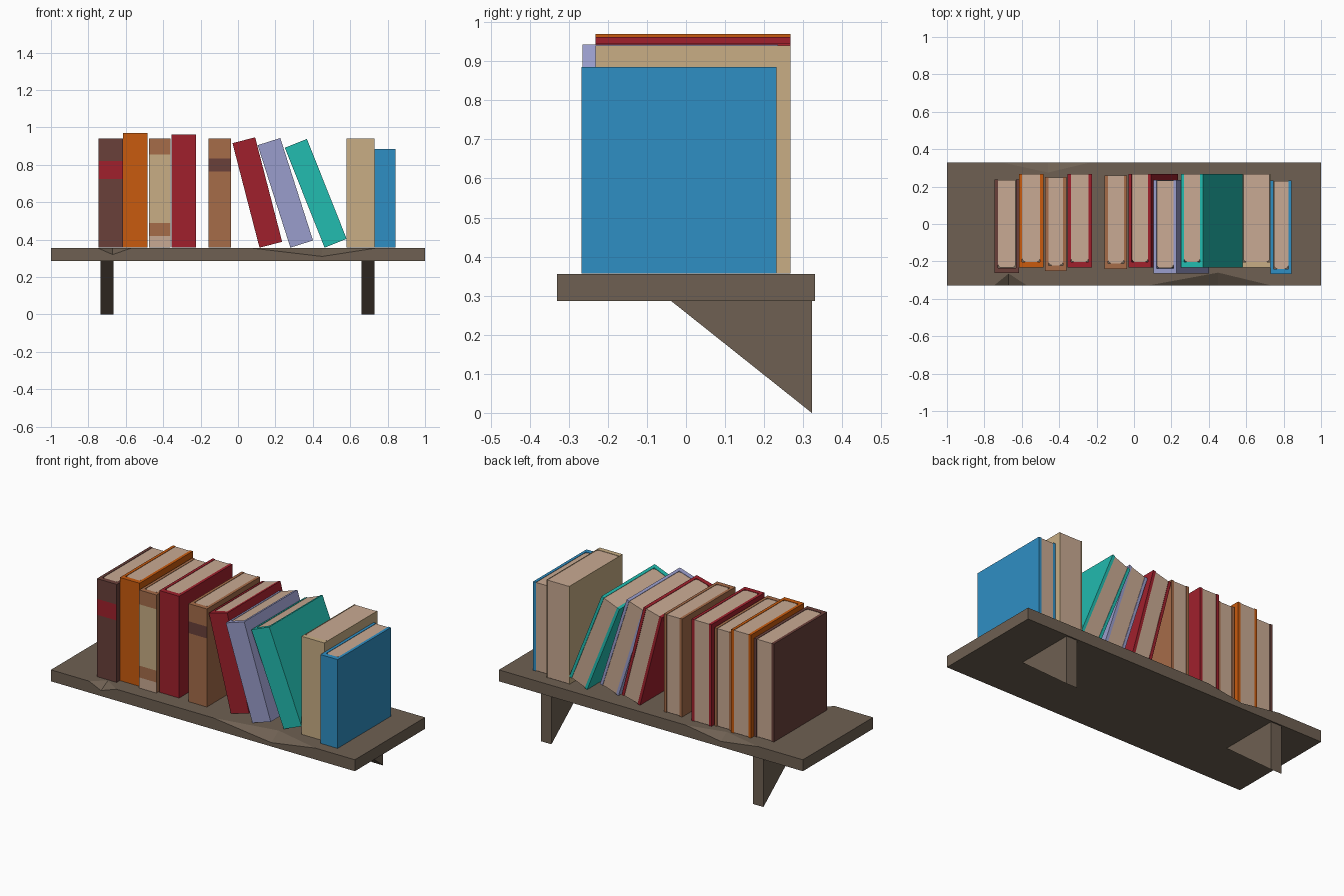
import bpy, bmesh, math
from mathutils import Matrix, Vector

if "Cube" in bpy.data.objects:
    bpy.data.objects.remove(bpy.data.objects["Cube"])

HEX = {
    "shelf_wood": "6E6052", "dark_brown": "6A403A", "orange": "C95B0E",
    "leather_brown": "A66C49", "beige": "C8AE85", "red": "A0202C",
    "lilac": "9A9DCC", "teal": "22BCB0", "blue": "2F8FC4", "paper": "C9AA93",
}


def linear(c):
    return c / 12.92 if c <= 0.04045 else ((c + 0.055) / 1.055) ** 2.4


MATS = {}
for mat_name, h in HEX.items():
    m = bpy.data.materials.new(mat_name)
    m.diffuse_color = [linear(int(h[i:i + 2], 16) / 255) for i in (0, 2, 4)] + [1]
    m.use_nodes = True
    m.node_tree.nodes["Principled BSDF"].inputs["Base Color"].default_value = m.diffuse_color
    MATS[mat_name] = m


def finish(name, bm, colours):
    bmesh.ops.recalc_face_normals(bm, faces=bm.faces[:])
    me = bpy.data.meshes.new(name)
    bm.to_mesh(me)
    bm.free()
    for c in colours:
        me.materials.append(MATS[c])
    ob = bpy.data.objects.new(name, me)
    bpy.context.collection.objects.link(ob)
    return ob


def prism(points, direction):
    """Extrude a closed outline of 3D points along a vector."""
    bm = bmesh.new()
    face = bm.faces.new([bm.verts.new(p) for p in points])
    res = bmesh.ops.extrude_face_region(bm, geom=[face], use_keep_orig=True)
    verts = [g for g in res["geom"] if isinstance(g, bmesh.types.BMVert)]
    bmesh.ops.translate(bm, verts=verts, vec=direction)
    bmesh.ops.recalc_face_normals(bm, faces=bm.faces[:])
    bm.normal_update()
    return bm


# Shelf board with chipped edges (start x, tip x, end x, tip depth, tip z)
def build_board():
    bm = bmesh.new()
    Y, Z0, Z1 = 0.33, 0.287, 0.355
    v = lambda x, y, z: bm.verts.new((x, y, z))
    top = {(sx, sy): v(sx, sy * Y, Z1) for sx in (-1, 1) for sy in (-1, 1)}
    bot = {(sx, sy): v(sx, sy * Y, Z0) for sx in (-1, 1) for sy in (-1, 1)}
    chips = {-1: [(-0.75, -0.67, -0.57, 0.065, 0.32), (0.07, 0.45, 0.74, 0.07, 0.31)],
             1: [(-0.71, -0.46, -0.23, 0.055, 0.32)]}
    rim = {}
    for side in (-1, 1):
        upper, edge = [top[-1, side]], [top[-1, side]]
        for xa, xt, xb, depth, z in chips[side]:
            a, b = v(xa, side * Y, Z1), v(xb, side * Y, Z1)
            t, f = v(xt, side * (Y - depth), Z1), v(xt, side * Y, z)
            upper += [a, t, b]
            edge += [a, f, b]
            bm.faces.new((a, f, t))
            bm.faces.new((f, b, t))
        upper.append(top[1, side])
        edge.append(top[1, side])
        rim[side] = upper
        bm.faces.new(edge + [bot[1, side], bot[-1, side]])
    bm.faces.new(rim[-1] + rim[1][::-1])
    bm.faces.new([bot[-1, -1], bot[1, -1], bot[1, 1], bot[-1, 1]])
    for sx in (-1, 1):
        bm.faces.new([top[sx, -1], top[sx, 1], bot[sx, 1], bot[sx, -1]])
    finish("shelf_board", bm, ["shelf_wood"])


build_board()

# Triangular wall brackets
for side, x in (("left", -0.735), ("right", 0.66)):
    tri = [(x, -0.04, 0.288), (x, 0.322, 0.288), (x, 0.322, 0)]
    finish("bracket_" + side, prism(tri, (0.07, 0, 0)), ["shelf_wood"])


def book(name, colour, x, w, h, y0, lean=0, board=0.017, bands=(), depth=0.5):
    """Folded cover plus page block; bands are (z0, z1, colour) on the spine."""
    place = Matrix.Translation((x, y0, 0.357)) @ Matrix.Rotation(-math.radians(lean), 4, "Y")
    b, s = board, 0.028
    # Cover: spine and two boards
    outline = [(0, 0), (w, 0), (w, depth), (w - b, depth), (w - b, s), (b, s), (b, depth), (0, depth)]
    bm = prism([(px, py, 0) for px, py in outline], (0, 0, h))
    for z in {z for band in bands for z in band[:2] if 0 < z < h}:
        bmesh.ops.bisect_plane(bm, geom=bm.verts[:] + bm.edges[:] + bm.faces[:],
                               plane_co=(0, 0, z), plane_no=(0, 0, 1))
    bm.normal_update()
    for f in bm.faces:
        c = f.calc_center_median()
        if f.normal.y < -0.9 and c.y < 0.001:
            for i, (z0, z1, _) in enumerate(bands):
                if z0 < c.z < z1:
                    f.material_index = i + 1
    finish(name + "_cover", bm, [colour] + [k[2] for k in bands]).matrix_world = place
    # Pages: rounded near the spine, almost flush with the cover
    r, g = 0.018, 0.0005
    l, rt = b + g, w - b - g
    pages = [(l, depth - 0.002), (l, s + r), (l + r * 0.3, s + r * 0.3), (l + r, s + g),
             (rt - r, s + g), (rt - r * 0.3, s + r * 0.3), (rt, s + r), (rt, depth - 0.002)]
    bm = prism([(px, py, 0.002) for px, py in pages], (0, 0, h - 0.004))
    finish(name + "_pages", bm, ["paper"]).matrix_world = place


# Upright and leaning books, left to right
book("dark_brown_book", "dark_brown", -0.745, 0.13, 0.583, -0.262,
     bands=[(0.368, 0.463, "red")])
book("orange_book", "orange", -0.615, 0.13, 0.613, -0.232)
book("banded_book", "leather_brown", -0.475, 0.113, 0.583, -0.25,
     bands=[(0, 0.063, "paper"), (0.133, 0.498, "beige")])
book("red_book", "red", -0.355, 0.13, 0.605, -0.232)
book("brown_book", "leather_brown", -0.157, 0.12, 0.583, -0.24,
     bands=[(0.408, 0.478, "dark_brown")])
book("leaning_red_book", "red", 0.115, 0.125, 0.577, -0.232, lean=14.5)
book("leaning_lilac_book", "lilac", 0.28, 0.127, 0.575, -0.265, lean=17.7)
book("leaning_teal_book", "teal", 0.463, 0.127, 0.575, -0.232, lean=21.7)
book("beige_book", "beige", 0.58, 0.15, 0.583, -0.232, board=0.004)
book("blue_book", "blue", 0.73, 0.113, 0.528, -0.268)
